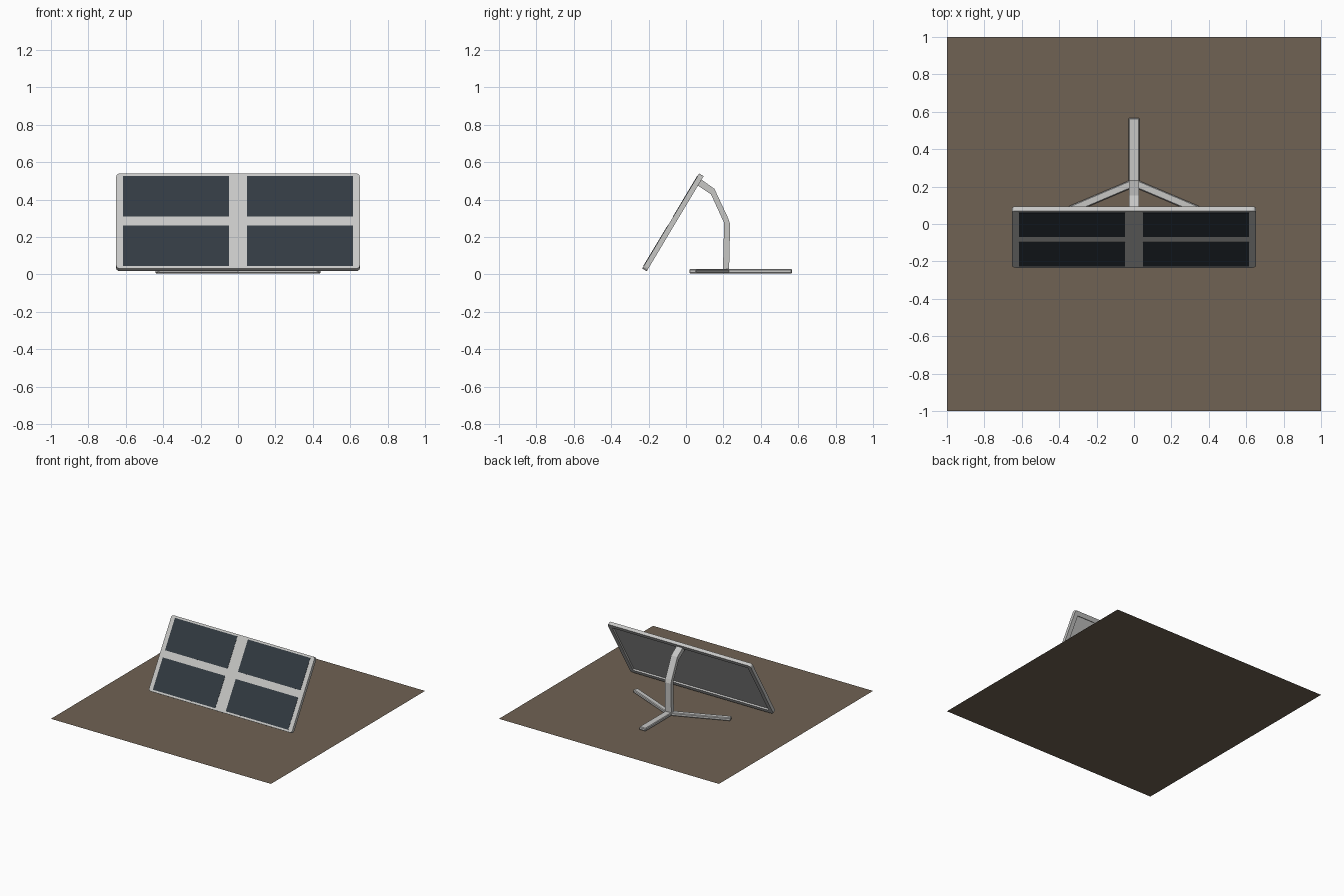
import bpy, bmesh, math
from mathutils import Matrix, Vector

if "Cube" in bpy.data.objects:
    bpy.data.objects.remove(bpy.data.objects["Cube"])


def material(name, rgb):
    m = bpy.data.materials.new(name)
    m.diffuse_color = (*rgb, 1)
    m.use_nodes = True
    m.node_tree.nodes["Principled BSDF"].inputs["Base Color"].default_value = m.diffuse_color
    return m


METAL = material("pale grey metal", (0.57, 0.57, 0.56))
CELL = material("dark blue grey cell", (0.032, 0.043, 0.054))
SOIL = material("brown soil", (0.16, 0.122, 0.087))


def finish(bm, name, mat, matrix=Matrix()):
    bmesh.ops.recalc_face_normals(bm, faces=bm.faces)
    me = bpy.data.meshes.new(name)
    bm.to_mesh(me)
    bm.free()
    me.materials.append(mat)
    ob = bpy.data.objects.new(name, me)
    ob.matrix_world = matrix
    bpy.context.collection.objects.link(ob)
    return ob


def box_bm(x0, x1, y0, y1, z0, z1):
    bm = bmesh.new()
    bmesh.ops.create_cube(bm, size=1)
    for v in bm.verts:
        v.co = Vector((x1 if v.co.x > 0 else x0,
                       y1 if v.co.y > 0 else y0,
                       z1 if v.co.z > 0 else z0))
    return bm


def upright_edges(bm):
    return [e for e in bm.edges
            if abs(e.verts[0].co.z - e.verts[1].co.z) > 0.01]


# flat square of soil
bm = bmesh.new()
bmesh.ops.create_grid(bm, x_segments=1, y_segments=1, size=1)
finish(bm, "soil_patch", SOIL)

# tilted panel space: local z is the front normal, front face at z = 0
TILT = (Matrix.Translation((0, -0.082, 0.286))
        @ Matrix.Rotation(math.radians(59.1), 4, 'X'))

# panel frame with rounded corners and a recessed back
bm = box_bm(-0.651, 0.651, -0.296, 0.296, -0.028, 0)
bmesh.ops.bevel(bm, geom=upright_edges(bm), offset=0.018, segments=3,
                profile=0.5, affect='EDGES')
bm.normal_update()
back = min(bm.faces, key=lambda f: f.normal.z)
bmesh.ops.inset_region(bm, faces=[back], thickness=0.035)
bmesh.ops.inset_region(bm, faces=[back], thickness=0.003, depth=-0.013)
finish(bm, "panel_frame", METAL, TILT)

# four solar cells
for sx in (-1, 1):
    for sy in (-1, 1):
        xs = sorted((sx * 0.048, sx * 0.615))
        ys = sorted((sy * 0.028, sy * 0.28))
        finish(box_bm(*xs, *ys, -0.002, 0.002), "solar_cell", CELL, TILT)

# bent post, a side profile extruded across x
profile = [(0.072, 0.515), (0.152, 0.458), (0.226, 0.30), (0.236, 0.27),
           (0.230, 0.01), (0.197, 0.01), (0.204, 0.275), (0.134, 0.428),
           (0.052, 0.483)]
bm = bmesh.new()
face = bm.faces.new([bm.verts.new((-0.028, y, z)) for y, z in profile])
ext = bmesh.ops.extrude_face_region(bm, geom=[face])
bmesh.ops.translate(bm, vec=(0.056, 0, 0),
                    verts=[g for g in ext["geom"] if isinstance(g, bmesh.types.BMVert)])
finish(bm, "bent_post", METAL)

# three feet: one to the back, two splayed to the front
for name, angle, length, width in (("back_foot", 90, 0.347, 0.058),
                                   ("front_right_foot", -23, 0.472, 0.042),
                                   ("front_left_foot", 203, 0.472, 0.042)):
    bm = box_bm(-0.015, length, -width / 2, width / 2, 0.005, 0.03)
    bmesh.ops.bevel(bm, geom=bm.edges[:], offset=0.005, segments=1,
                    affect='EDGES')
    finish(bm, name, METAL, Matrix.Translation((0, 0.22, 0))
           @ Matrix.Rotation(math.radians(angle), 4, 'Z'))
